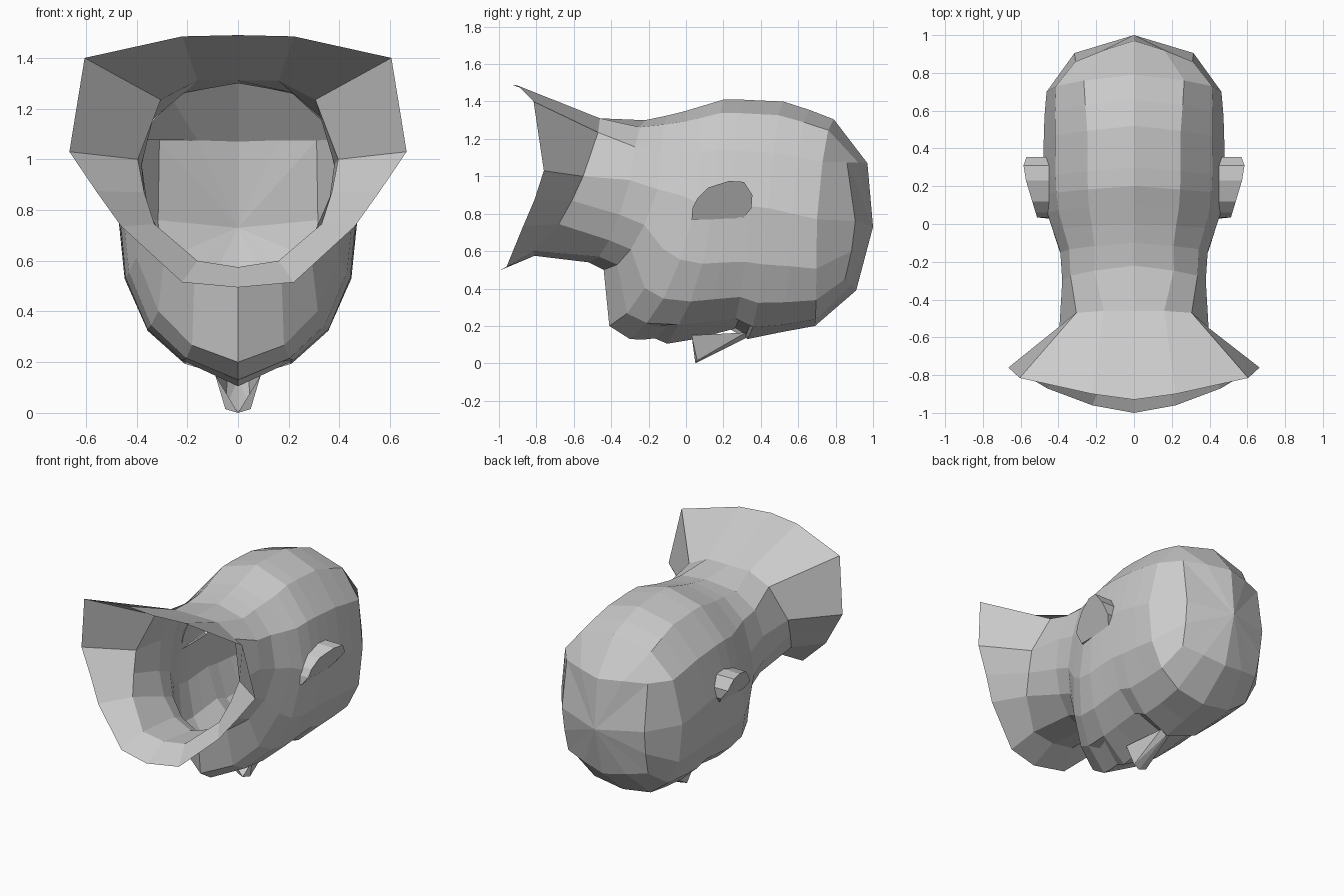
import bpy, bmesh
from math import sin, cos, pi

if "Cube" in bpy.data.objects:
    bpy.data.objects.remove(bpy.data.objects["Cube"])

UP, LOW = 3, 4            # segments above / below the widest point of a half ring


def finish(name, bm):
    bmesh.ops.recalc_face_normals(bm, faces=bm.faces)
    me = bpy.data.meshes.new(name)
    bm.to_mesh(me)
    bm.free()
    ob = bpy.data.objects.new(name, me)
    bpy.context.collection.objects.link(ob)
    return ob


def half_ring(ty, tz, sx, sy, sz, by, bz, pu, pl, drop=0):
    """Tilted superellipse: top point, side point, bottom point, roundness up / low,
    and how far the middle bottom point hangs below the rest."""
    pts = []
    for k in range(UP):
        t = k / UP
        pts.append((sx * sin(t * pi / 2) ** pu, ty + (sy - ty) * t,
                    sz + (tz - sz) * cos(t * pi / 2) ** pu))
    for k in range(LOW):
        t = k / LOW
        pts.append((sx * cos(t * pi / 2) ** pl, sy + (by - sy) * t,
                    sz + (bz + drop - sz) * sin(t * pi / 2) ** pl))
    return pts + [(0, by, bz)]


# flared opening, neck base and squarish crown patch
rim = [(0, -.93, 1.49), (.22, -.9, 1.485), (.605, -.815, 1.4), (.665, -.76, 1.03),
       (.56, -.81, .875), (.46, -.87, .735), (.22, -.96, .515), (0, -1, .495)]
base = [(0, -.46, 1.31), (.16, -.46, 1.31), (.305, -.47, 1.235), (.395, -.55, 1.0),
        (.37, -.61, .87), (.33, -.68, .745), (.16, -.81, .6), (0, -.81, .575)]
crown = [(0, .97, 1.07), (.16, .92, 1.075), (.31, .86, 1.075), (.315, .905, .76),
         (.31, .885, .6), (.305, .85, .45), (.16, .885, .42), (0, .91, .39)]

# throat, under jaw, chin, lower face, mouth, nose base, eyes, brow, forehead, upper head
sections = [
    (-.22, 1.30, .38, -.30, .98, -.52, .54, .85, .9),
    (-.10, 1.325, .39, -.15, .93, -.44, .50, .9, .85),
    (.00, 1.35, .43, -.03, .90, -.41, .20, .95, .9, .02),
    (.10, 1.38, .46, .06, .86, -.30, .13, .95, .85, .04),
    (.20, 1.41, .472, .15, .85, -.10, .105, .95, .8, .06),
    (.30, 1.41, .476, .24, .85, .05, .13, .95, .8, .05),
    (.40, 1.405, .478, .34, .84, .24, .18, .95, .8, .02),
    (.52, 1.40, .478, .44, .83, .33, .13, .95, .85, .02),
    (.66, 1.355, .474, .57, .80, .50, .165, .88, .85),
    (.79, 1.305, .463, .70, .77, .69, .20, .8, .8),
]
halves = [rim, base] + [half_ring(*s) for s in sections] + [crown]

# head and neck shell, open at the neck
bm = bmesh.new()
rings = []
for h in halves:
    full = h + [(-x, y, z) for x, y, z in h[-2:0:-1]]
    rings.append([bm.verts.new(p) for p in full])
n = len(rings[0])
grid = {}
for r in range(len(rings) - 1):
    for k in range(n):
        j = (k + 1) % n
        grid[r, k] = bm.faces.new((rings[r][k], rings[r][j], rings[r + 1][j], rings[r + 1][k]))
pole = bm.verts.new((0, 1, .73))
for k in range(n):
    bm.faces.new((rings[-1][k], rings[-1][(k + 1) % n], pole))
bmesh.ops.recalc_face_normals(bm, faces=bm.faces)

# eye sockets and mouth slit
left, right = UP + LOW - 1, UP + LOW
for k in (left, right):
    bmesh.ops.inset_region(bm, faces=[grid[8, k]], thickness=.025, depth=-.015)
bmesh.ops.inset_region(bm, faces=[grid[5, left], grid[5, right]], thickness=.07, depth=-.015)
finish("head", bm)

# nose wedge, sunk slightly into the face
bm = bmesh.new()
bridge = [bm.verts.new((s * .04, .32, .165)) for s in (-1, 1)]
wing = [bm.verts.new((s * .09, .03, .15)) for s in (-1, 1)]
tip = [bm.verts.new((s * .05, .06, .015)) for s in (-1, 1)]
point = bm.verts.new((0, .05, 0))
mid = bm.verts.new((0, .32, .135))
for i in (0, 1):
    bm.faces.new((bridge[i], wing[i], tip[i]))
    bm.faces.new((bridge[i], tip[i], mid))
    bm.faces.new((tip[i], point, mid))
    bm.faces.new((wing[i], tip[i], point))
finish("nose", bm)

# ears: outline flaring outward toward the top and back
outline = [(.03, .77), (.30, .77), (.35, .83), (.355, .9), (.31, .97),
           (.23, .975), (.12, .94), (.06, .88), (.035, .83)]
for side, name in ((1, "ear_right"), (-1, "ear_left")):
    bm = bmesh.new()
    inner, outer = [], []
    for y, z in outline:
        reach = min(.515 + .3 * (y - .04), .465 + .8 * (z - .77), .585)
        inner.append(bm.verts.new((side * .45, y, z)))
        outer.append(bm.verts.new((side * reach, y, z)))
    m = len(outline)
    for k in range(m):
        j = (k + 1) % m
        bm.faces.new((inner[k], inner[j], outer[j], outer[k]))
    bm.faces.new(outer)
    finish(name, bm)
